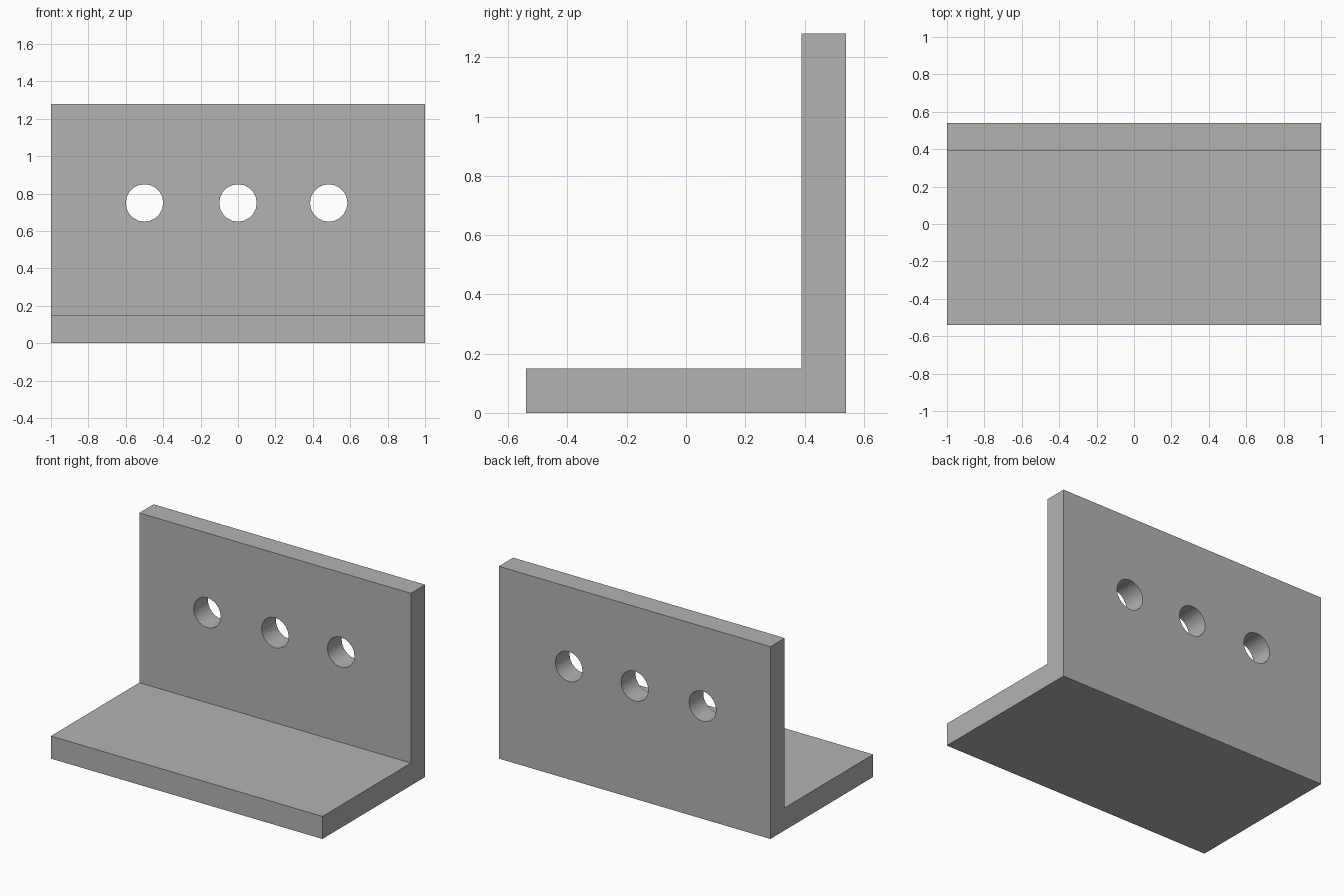
import bpy
import bmesh
from math import radians

cube = bpy.data.objects.get("Cube")
if cube:
    bpy.data.objects.remove(cube, do_unlink=True)

HALF_WIDTH, HALF_DEPTH, HEIGHT, THICK = 1.0, 0.54, 1.28, 0.15
HOLE_X, HOLE_Z, HOLE_RADIUS = (-0.5, 0.0, 0.485), 0.75, 0.1

grey = bpy.data.materials.new("plain grey")
grey.use_nodes = True
colour = (0.45, 0.45, 0.45, 1)
grey.diffuse_color = colour
grey.node_tree.nodes["Principled BSDF"].inputs["Base Color"].default_value = colour

# L-shaped profile extruded across the width
inner_y = HALF_DEPTH - THICK
profile = [(-HALF_DEPTH, 0), (HALF_DEPTH, 0), (HALF_DEPTH, HEIGHT),
           (inner_y, HEIGHT), (inner_y, THICK), (-HALF_DEPTH, THICK)]
bm = bmesh.new()
end = bm.faces.new([bm.verts.new((-HALF_WIDTH, y, z)) for y, z in profile])
extruded = bmesh.ops.extrude_face_region(bm, geom=[end])
moved = [v for v in extruded["geom"] if isinstance(v, bmesh.types.BMVert)]
bmesh.ops.translate(bm, verts=moved, vec=(2 * HALF_WIDTH, 0, 0))
bmesh.ops.recalc_face_normals(bm, faces=bm.faces)
mesh = bpy.data.meshes.new("angle_bracket")
bm.to_mesh(mesh)
bm.free()
mesh.materials.append(grey)
bracket = bpy.data.objects.new("angle_bracket", mesh)
bpy.context.collection.objects.link(bracket)

# Three round holes through the upright plate
for x in HOLE_X:
    bpy.ops.mesh.primitive_cylinder_add(
        vertices=20, radius=HOLE_RADIUS, depth=2 * THICK,
        location=(x, HALF_DEPTH - THICK / 2, HOLE_Z), rotation=(radians(90), 0, 0))
    cutter = bpy.context.object
    cutter.name = "hole_cutter"
    cutter.hide_render = True
    cutter.data.materials.append(grey)
    cut = bracket.modifiers.new("hole", "BOOLEAN")
    cut.operation = "DIFFERENCE"
    cut.solver = "EXACT"
    cut.object = cutter
    bpy.ops.object.select_all(action="DESELECT")
    bracket.select_set(True)
    bpy.context.view_layer.objects.active = bracket
    bpy.ops.object.modifier_apply(modifier=cut.name)
    bpy.data.objects.remove(cutter, do_unlink=True)

# Smooth hole walls, crisp plate edges
bpy.ops.object.shade_smooth_by_angle(angle=radians(30))
